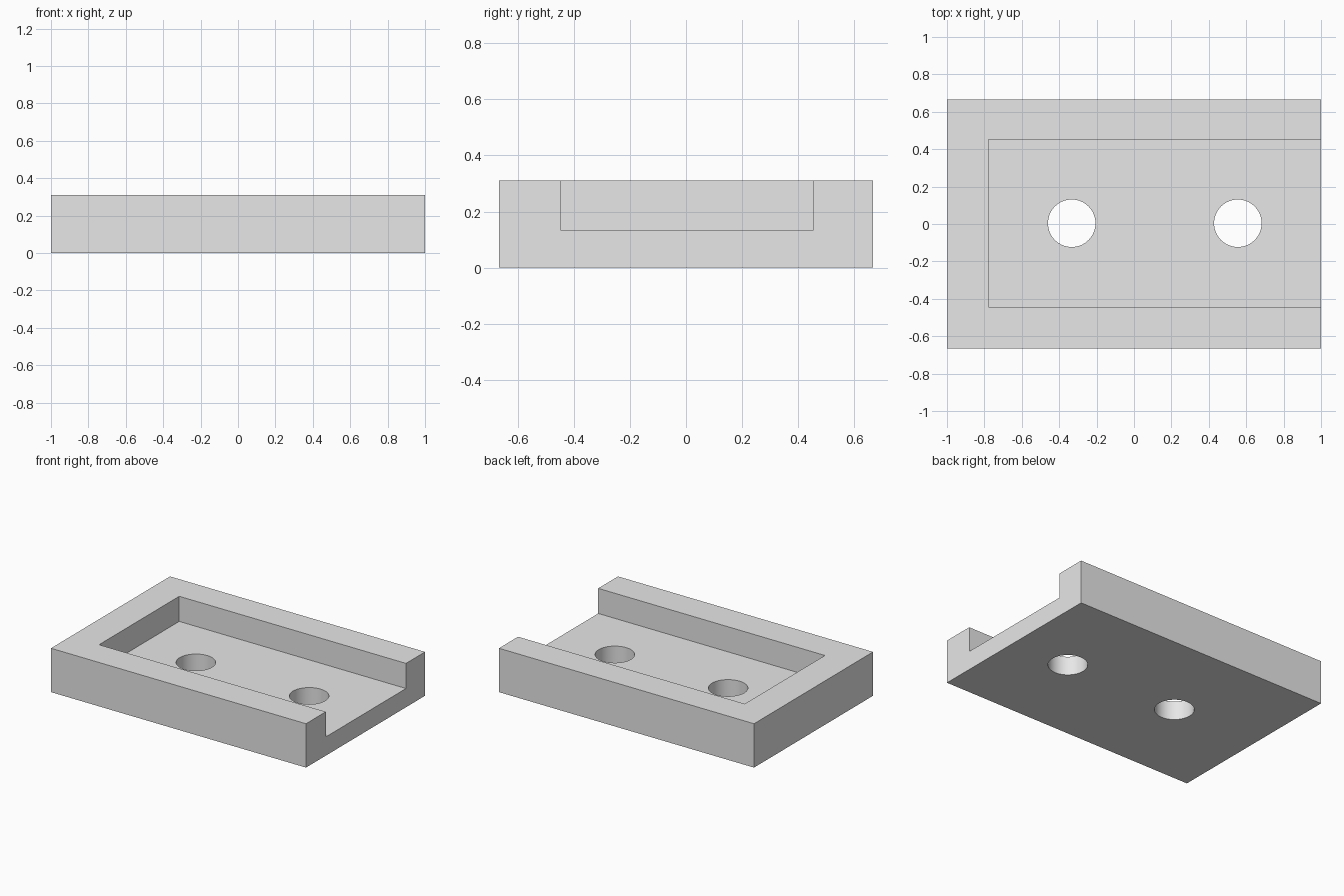
import bpy
import math

cube = bpy.data.objects.get("Cube")
if cube:
    bpy.data.objects.remove(cube, do_unlink=True)

# Main sizes
LENGTH, WIDTH, HEIGHT = 2.0, 1.333, 0.311
FLOOR = 0.133
POCKET_START = -0.778
POCKET_WIDTH = 0.898
POCKET_Y = 0.004
HOLE_RADIUS = 0.127

grey = bpy.data.materials.new("plain grey")
grey.use_nodes = True
colour = (0.8, 0.8, 0.8, 1)
grey.diffuse_color = colour
grey.node_tree.nodes["Principled BSDF"].inputs["Base Color"].default_value = colour


def box(name, low, high):
    """Add a box spanning two opposite corners."""
    centre = [(a + b) / 2 for a, b in zip(low, high)]
    bpy.ops.mesh.primitive_cube_add(size=1, location=centre)
    obj = bpy.context.object
    obj.name = name
    obj.scale = [b - a for a, b in zip(low, high)]
    bpy.ops.object.transform_apply(location=True, rotation=False, scale=True)
    obj.data.materials.append(grey)
    return obj


def cut(target, cutter):
    """Subtract the cutter, then remove it."""
    cutter.hide_render = True
    mod = target.modifiers.new("cut", "BOOLEAN")
    mod.operation = "DIFFERENCE"
    mod.solver = "EXACT"
    mod.object = cutter
    bpy.context.view_layer.objects.active = target
    bpy.ops.object.modifier_apply(modifier=mod.name)
    bpy.data.objects.remove(cutter, do_unlink=True)


# Solid block
plate = box("slotted_plate", (-LENGTH / 2, -WIDTH / 2, 0), (LENGTH / 2, WIDTH / 2, HEIGHT))

# Pocket open at the top and at the +x end
half = POCKET_WIDTH / 2
cut(plate, box("pocket_cutter", (POCKET_START, POCKET_Y - half, FLOOR),
               (LENGTH, POCKET_Y + half, 1)))

# Two round through holes in the pocket floor
for x in (-0.333, 0.555):
    bpy.ops.mesh.primitive_cylinder_add(vertices=64, radius=HOLE_RADIUS, depth=1,
                                        location=(x, POCKET_Y, 0))
    hole = bpy.context.object
    hole.name = "hole_cutter"
    hole.data.materials.append(grey)
    cut(plate, hole)

# Smooth hole walls, crisp edges elsewhere
bpy.ops.object.select_all(action="DESELECT")
plate.select_set(True)
bpy.context.view_layer.objects.active = plate
bpy.ops.object.shade_smooth_by_angle(angle=math.radians(30))
